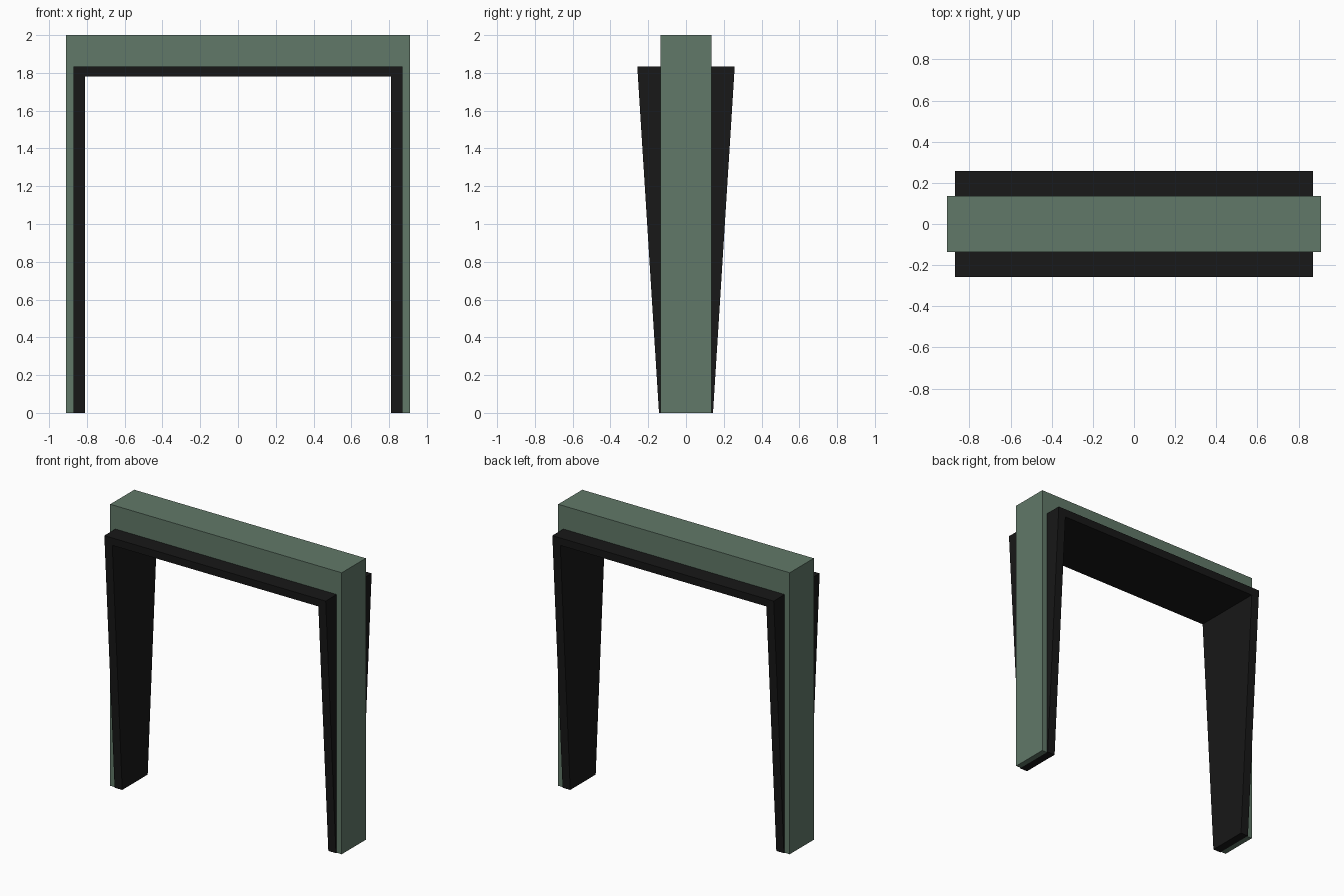
import bpy, bmesh

if "Cube" in bpy.data.objects:
    bpy.data.objects.remove(bpy.data.objects["Cube"])


def material(name, rgb):
    m = bpy.data.materials.new(name)
    m.diffuse_color = (*rgb, 1)
    m.use_nodes = True
    m.node_tree.nodes["Principled BSDF"].inputs["Base Color"].default_value = m.diffuse_color
    return m


def portal(name, outer, inner, depth, mat):
    """Upside-down U; outer/inner = (half width, height), depth(z) = half depth."""
    (xo, zo), (xi, zi) = outer, inner
    # half profile from the foot up, mirrored across x = 0
    pairs = [((xo, 0), (xi, 0)), ((xo, zo), (xi, zi))]
    pairs += [((-a[0], a[1]), (-b[0], b[1])) for a, b in reversed(pairs)]
    bm = bmesh.new()
    rings = []
    for a, b in pairs:
        corners = [(*a, -1), (*b, -1), (*b, 1), (*a, 1)]
        rings.append([bm.verts.new((x, s * depth(z), z)) for x, z, s in corners])
    for r, q in zip(rings, rings[1:]):
        for i in range(4):
            j = (i + 1) % 4
            bm.faces.new((r[i], r[j], q[j], q[i]))
    bm.faces.new(rings[0])
    bm.faces.new(rings[-1])
    bmesh.ops.recalc_face_normals(bm, faces=bm.faces)
    mesh = bpy.data.meshes.new(name)
    bm.to_mesh(mesh)
    bm.free()
    mesh.materials.append(mat)
    ob = bpy.data.objects.new(name, mesh)
    bpy.context.collection.objects.link(ob)
    return ob


green = material("muted_green", (0.12, 0.19, 0.14))
black = material("black", (0.009, 0.009, 0.009))

# Straight outer door frame
portal("outer_frame", (0.91, 2.0), (0.87, 1.835), lambda z: 0.135, green)

# Inner lining, deeper towards the top
portal("inner_lining", (0.87, 1.835), (0.81, 1.78),
       lambda z: 0.143 + (0.258 - 0.143) * z / 1.835, black)
